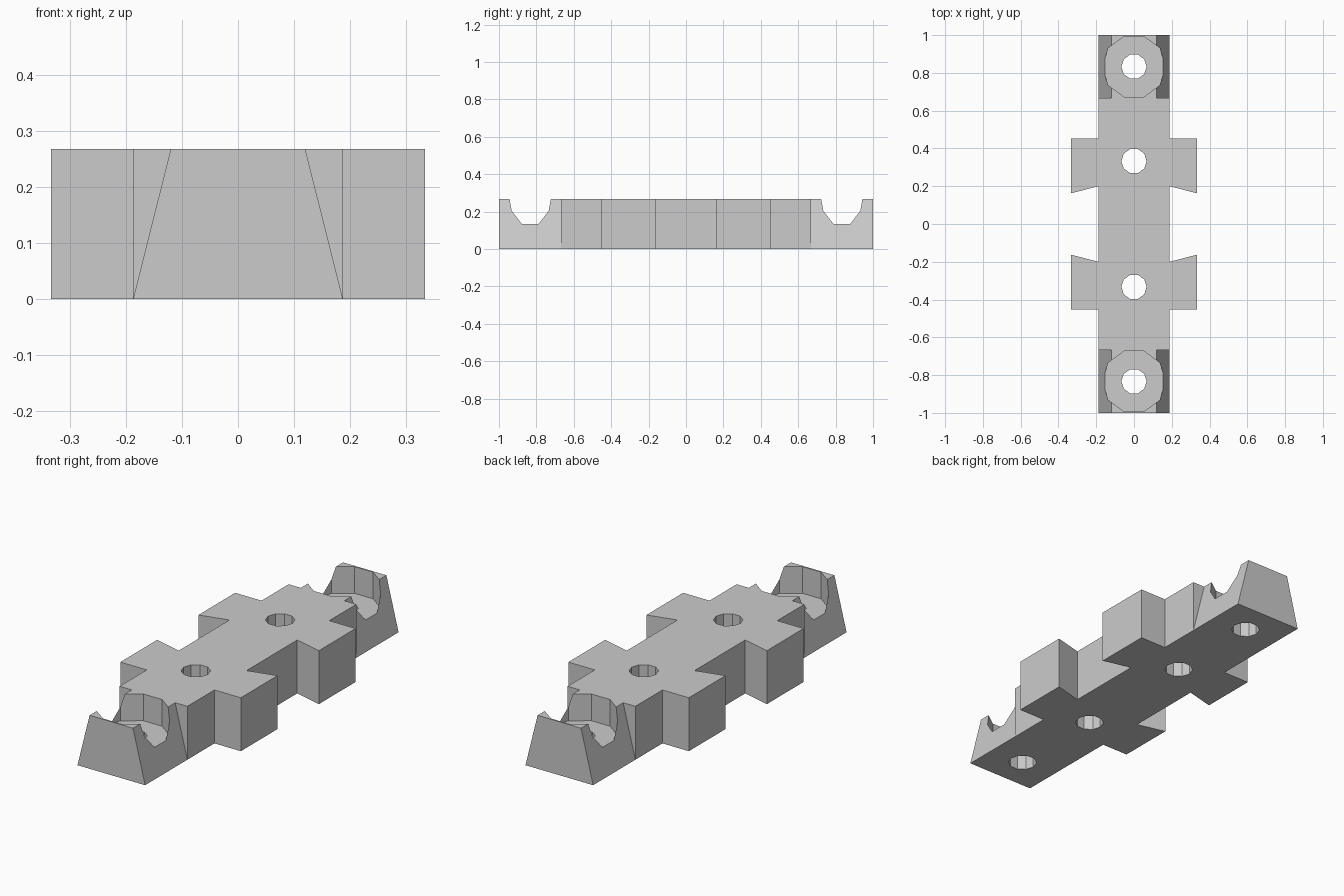
import bpy, bmesh, math
from mathutils import Matrix, Vector

cube = bpy.data.objects.get("Cube")
if cube:
    bpy.data.objects.remove(cube)

HALF, TAB, TOP, STEP = 0.187, 0.333, 0.267, 0.667

grey = bpy.data.materials.new("light grey")
grey.use_nodes = True
colour = (0.6, 0.6, 0.6, 1)
grey.diffuse_color = colour
grey.node_tree.nodes["Principled BSDF"].inputs["Base Color"].default_value = colour


def prism(name, outline, depth, matrix):
    """Extrude a flat outline along local z, then place it."""
    bm = bmesh.new()
    face = bm.faces.new([bm.verts.new((x, y, 0)) for x, y in outline])
    new = bmesh.ops.extrude_face_region(bm, geom=[face])["geom"]
    verts = [v for v in new if isinstance(v, bmesh.types.BMVert)]
    bmesh.ops.translate(bm, verts=verts, vec=(0, 0, depth))
    bm.transform(matrix)
    bmesh.ops.recalc_face_normals(bm, faces=bm.faces)
    mesh = bpy.data.meshes.new(name)
    bm.to_mesh(mesh)
    bm.free()
    mesh.materials.append(grey)
    obj = bpy.data.objects.new(name, mesh)
    bpy.context.collection.objects.link(obj)
    return obj


def decagon(radius):
    return [(radius * math.cos(i * math.tau / 10), radius * math.sin(i * math.tau / 10))
            for i in range(10)]


# Body: a bar with four flared side tabs, mirrored from one quarter
quarter = [(HALF, 0.2), (TAB, 0.163), (TAB, 0.453), (HALF, 0.453), (HALF, 1)]
right = [(x, -y) for x, y in reversed(quarter)] + quarter
outline = right + [(-x, y) for x, y in reversed(right)]
body = prism("connector_body", outline, TOP, Matrix())

cutters = []

# Sloped flanks at both ends
slope = (HALF - 0.12) / TOP
flank = [(HALF + slope * 0.1, -0.1), (HALF - slope * 0.4, 0.4), (0.3, 0.4), (0.3, -0.1)]
upright = Matrix.Rotation(math.pi / 2, 4, "X")
for side in (1, -1):
    for start in (1.1, -STEP):
        place = Matrix.Translation((0, start, 0)) @ upright
        cutters.append(prism("flank_cutter", [(side * x, z) for x, z in flank],
                             1.1 - STEP, place))

# Stud recesses at the ends, and four vertical holes
for y in (-0.833, -0.333, 0.333, 0.833):
    cutters.append(prism("hole_cutter", decagon(0.067), 0.5, Matrix.Translation((0, y, -0.1))))
    if abs(y) > STEP:
        cutters.append(prism("recess_cutter", decagon(0.168), 0.3,
                             Matrix.Translation((0, y, TOP / 2))))

# Cross hole through the waist
cutters.append(prism("cross_hole_cutter", decagon(0.067), 1,
                     Matrix.Translation((-0.5, 0, TOP / 2)) @ Matrix.Rotation(math.pi / 2, 4, "Y")))

for cutter in cutters:
    cutter.hide_render = True
    cutter.hide_viewport = True
    mod = body.modifiers.new(cutter.name, "BOOLEAN")
    mod.operation, mod.solver, mod.object = "DIFFERENCE", "EXACT", cutter

# Apply the cuts and discard the cutters
bpy.context.view_layer.update()
evaluated = body.evaluated_get(bpy.context.evaluated_depsgraph_get())
result = bpy.data.meshes.new_from_object(evaluated)
body.modifiers.clear()
body.data = result
for cutter in cutters:
    bpy.data.objects.remove(cutter)
